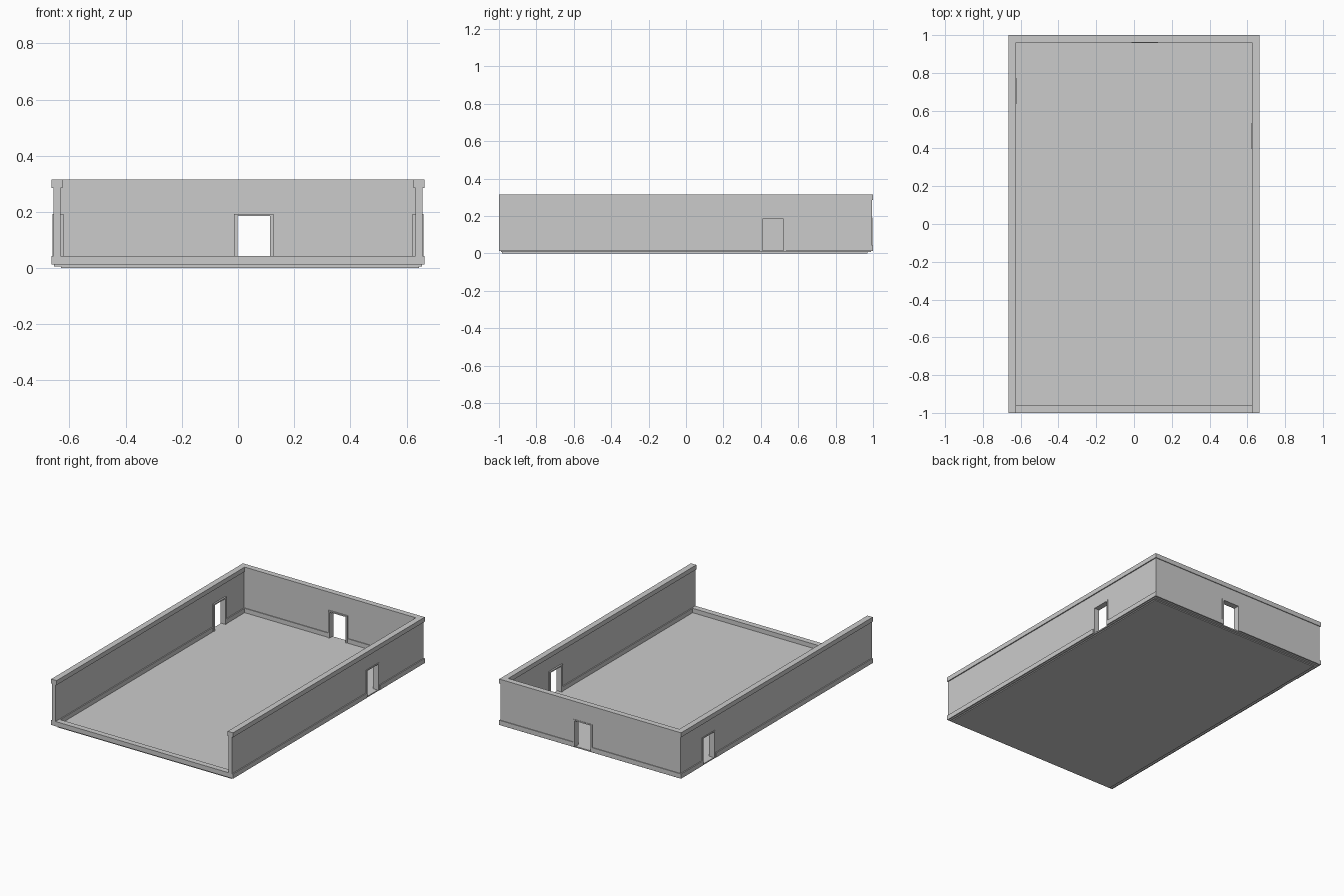
import bpy, bmesh

if "Cube" in bpy.data.objects:
    bpy.data.objects.remove(bpy.data.objects["Cube"])

CAP = (0.285, 0.315)     # top trim heights
BODY = (0.012, 0.285)    # wall panel heights
BASE = (0.012, 0.043)    # skirting heights
DOOR_TOP = 0.185


def make(name, boxes):
    """One object from (x0, x1, y0, y1, z0, z1) boxes."""
    bm = bmesh.new()
    for x0, x1, y0, y1, z0, z1 in boxes:
        for v in bmesh.ops.create_cube(bm, size=1)["verts"]:
            v.co.x = x0 if v.co.x < 0 else x1
            v.co.y = y0 if v.co.y < 0 else y1
            v.co.z = z0 if v.co.z < 0 else z1
    bmesh.ops.recalc_face_normals(bm, faces=bm.faces)
    me = bpy.data.meshes.new(name)
    bm.to_mesh(me)
    bm.free()
    ob = bpy.data.objects.new(name, me)
    bpy.context.collection.objects.link(ob)
    return ob


def wall(name, place, body_run, trim_run, body_d, trim_d, frame_d, door):
    """Wall with a doorway; place(u0, u1, d0, d1, z0, z1) turns run/depth into x/y."""
    a, b = door
    j = 0.012
    # panel: both sides of the door and above it
    make(name + "_panel", [place(body_run[0], a, *body_d, *BODY),
                           place(b, body_run[1], *body_d, *BODY),
                           place(a, b, *body_d, DOOR_TOP, BODY[1])])
    make(name + "_top_trim", [place(*trim_run, *trim_d, *CAP)])
    make(name + "_skirting", [place(trim_run[0], a - j, *trim_d, *BASE),
                              place(b + j, trim_run[1], *trim_d, *BASE)])
    # jambs and lintel
    make(name + "_door_frame", [place(a - j, a, *frame_d, BODY[0], DOOR_TOP + 0.008),
                                place(b, b + j, *frame_d, BODY[0], DOOR_TOP + 0.008),
                                place(a, b, *frame_d, DOOR_TOP, DOOR_TOP + 0.008)])


def side_place(s):
    def place(u0, u1, d0, d1, z0, z1):
        x0, x1 = sorted((s * d0, s * d1))
        return (x0, x1, u0, u1, z0, z1)
    return place


def back_place(u0, u1, d0, d1, z0, z1):
    return (u0, u1, d0, d1, z0, z1)


# side walls, with doors at different positions
for name, s, door in (("right_wall", 1, (0.408, 0.522)), ("left_wall", -1, (0.646, 0.76))):
    wall(name, side_place(s), (-1, 0.995), (-1, 1), (0.632, 0.657),
         (0.625, 0.664), (0.622, 0.66), door)

# back wall fitted between the side walls
wall("back_wall", back_place, (-0.632, 0.632), (-0.625, 0.625), (0.967, 0.995),
     (0.962, 1.0), (0.958, 0.998), (-0.002, 0.114))

# floor, low front curb and slab underneath
make("floor", [(-0.655, 0.655, -0.99, 0.99, 0.006, 0.014)])
make("front_curb", [(-0.625, 0.625, -1.0, -0.962, *BASE)])
make("floor_slab", [(-0.63, 0.645, -0.985, 0.97, 0.0, 0.006)])
